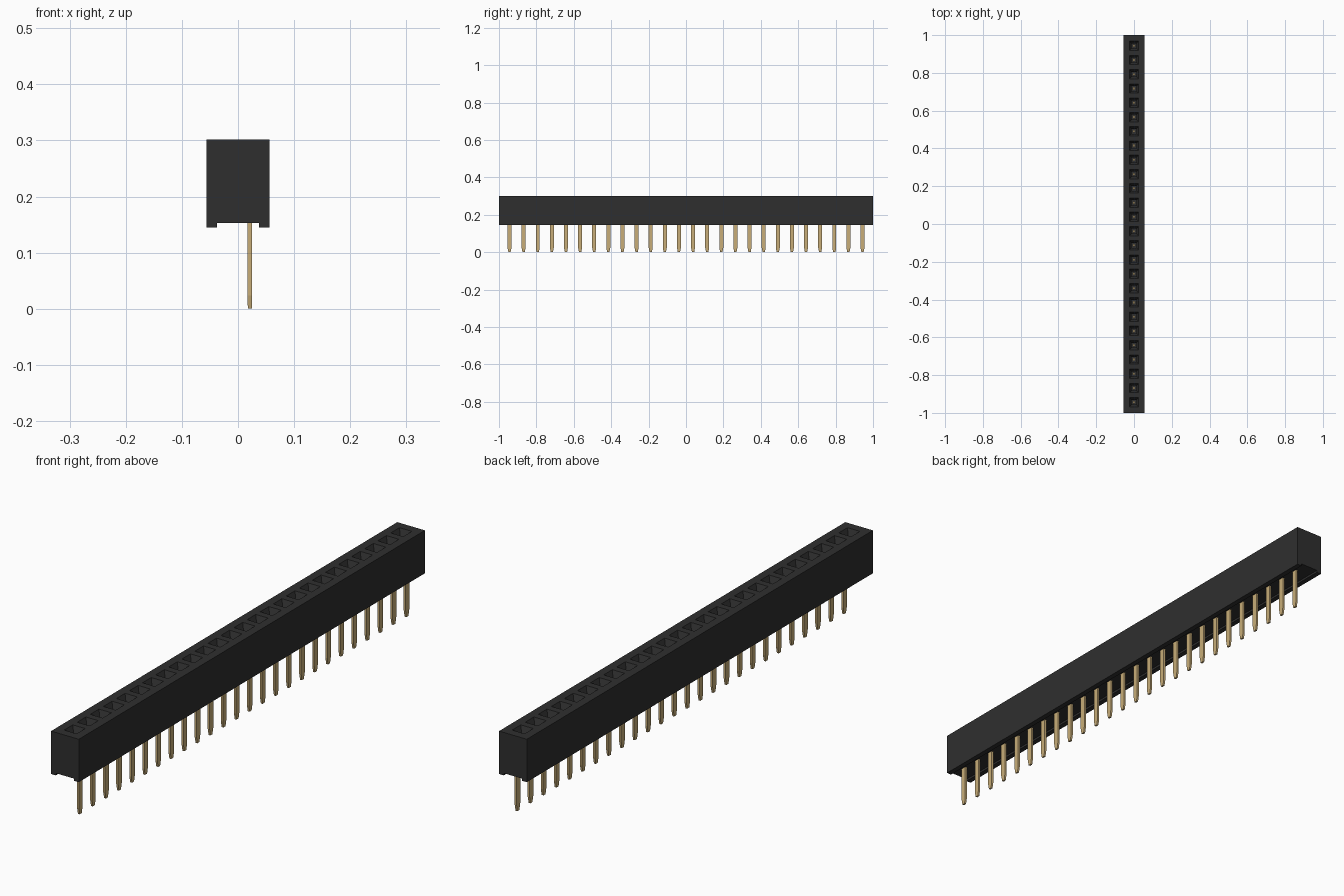
import bpy
import bmesh

if "Cube" in bpy.data.objects:
    bpy.data.objects.remove(bpy.data.objects["Cube"])

COUNT, PITCH = 26, 0.0755
FIRST = -PITCH * (COUNT - 1) / 2
HALF_W, TOP, BOTTOM, CHANNEL = 0.056, 0.302, 0.145, 0.153


def material(name, rgb):
    mat = bpy.data.materials.new(name)
    mat.use_nodes = True
    mat.diffuse_color = (*rgb, 1)
    bsdf = next(n for n in mat.node_tree.nodes if n.type == 'BSDF_PRINCIPLED')
    bsdf.inputs["Base Color"].default_value = (*rgb, 1)
    return mat


black = material("black plastic", (0.028, 0.028, 0.028))
gold = material("gold metal", (0.58, 0.42, 0.19))


def finish(bm, name, mat):
    bmesh.ops.remove_doubles(bm, verts=bm.verts, dist=1e-5)
    bmesh.ops.recalc_face_normals(bm, faces=bm.faces)
    mesh = bpy.data.meshes.new(name)
    bm.to_mesh(mesh)
    bm.free()
    mesh.materials.append(mat)
    obj = bpy.data.objects.new(name, mesh)
    bpy.context.collection.objects.link(obj)
    return obj


def rect(bm, x, y0, y1, z):
    return [bm.verts.new(p) for p in ((-x, y0, z), (x, y0, z), (x, y1, z), (-x, y1, z))]


def loft(bm, loops):
    for a, b in zip(loops, loops[1:]):
        for i in range(4):
            j = (i + 1) % 4
            bm.faces.new((a[i], a[j], b[j], b[i]))


def repeat(obj):
    arr = obj.modifiers.new("row", 'ARRAY')
    arr.use_relative_offset = False
    arr.use_constant_offset = True
    arr.constant_offset_displace = (0, PITCH, 0)
    arr.count = COUNT


# Housing: channelled underside, one funnel socket per cell
profile = [(-HALF_W, TOP), (-HALF_W, BOTTOM), (-0.037, BOTTOM), (-0.037, CHANNEL),
           (0.037, CHANNEL), (0.037, BOTTOM), (HALF_W, BOTTOM), (HALF_W, TOP)]
cuts = [-1] + [FIRST + PITCH * (i + 0.5) for i in range(COUNT - 1)] + [1]
bm = bmesh.new()
rings = [[bm.verts.new((x, y, z)) for x, z in profile] for y in cuts]
for a, b in zip(rings, rings[1:]):
    for i in range(len(profile) - 1):
        bm.faces.new((a[i], a[i + 1], b[i + 1], b[i]))
bm.faces.new(rings[0])
bm.faces.new(rings[-1])
for i in range(COUNT):
    c = FIRST + PITCH * i
    loops = [rect(bm, HALF_W, cuts[i], cuts[i + 1], TOP)]
    for half, z in ((0.025, TOP), (0.013, TOP - 0.025), (0.013, 0.17)):
        loops.append(rect(bm, half, c - half, c + half, z))
    loft(bm, loops)
    bm.faces.new(loops[-1])
finish(bm, "housing", black)

# Contacts seated inside the sockets
bm = bmesh.new()
loops = [rect(bm, 0.006, -0.007, 0.007, z) for z in (0.17, 0.262)]
loft(bm, loops)
for loop in loops:
    bm.faces.new(loop)
contact = finish(bm, "socket_contacts", gold)
contact.location.y = FIRST
repeat(contact)

# Flat solder pins with tapered tips
bm = bmesh.new()
loops = [rect(bm, hx, -hy, hy, z) for hx, hy, z in
         ((0.0035, 0.006, 0), (0.004, 0.0105, 0.024), (0.004, 0.0105, 0.158))]
loft(bm, loops)
bm.faces.new(loops[0])
bm.faces.new(loops[-1])
pin = finish(bm, "solder_pins", gold)
pin.location = (0.021, FIRST, 0)
repeat(pin)
